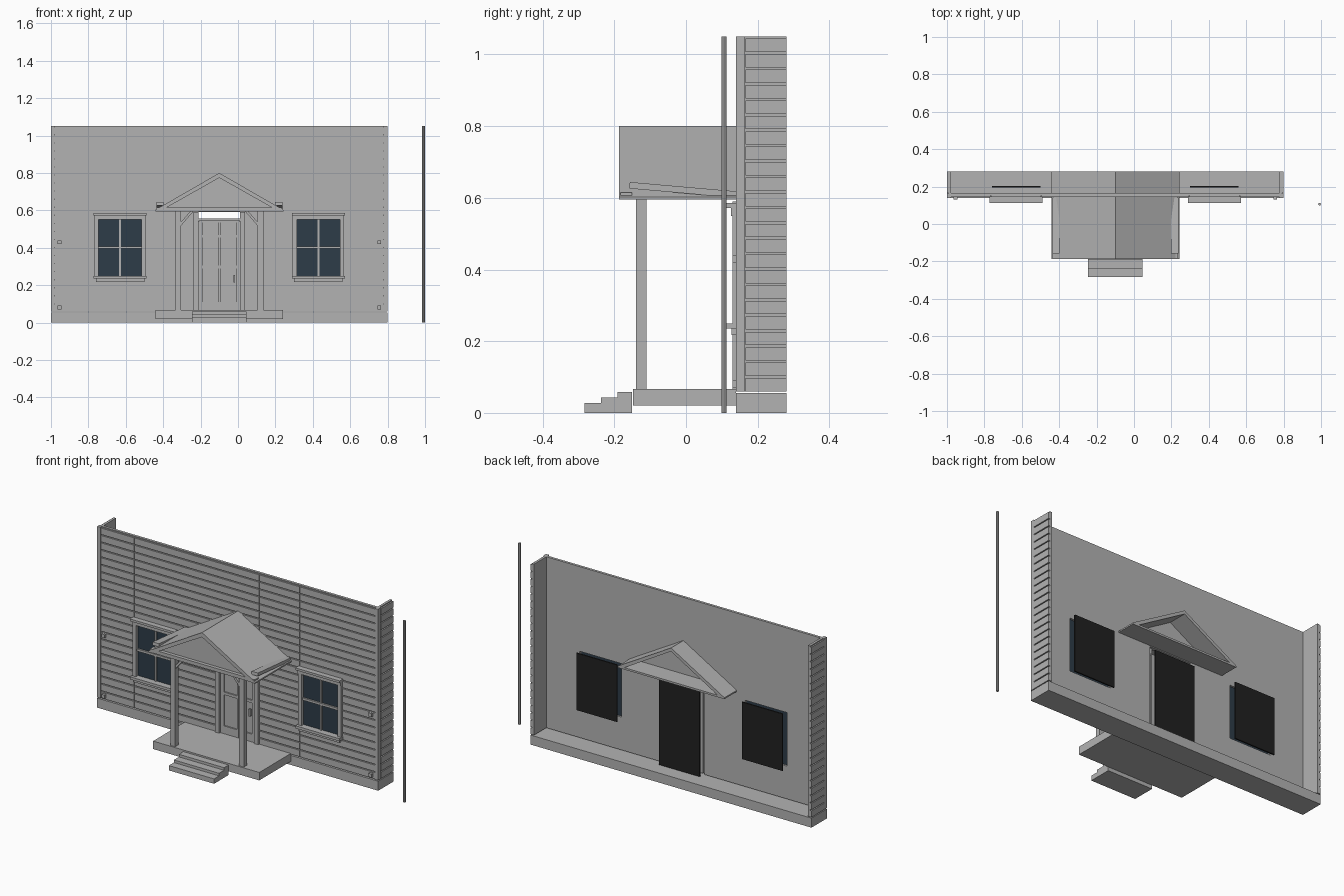
import bpy, bmesh, math
from mathutils import Matrix, Vector

cube = bpy.data.objects.get("Cube")
if cube:
    bpy.data.objects.remove(cube, do_unlink=True)


def material(name, r, g, b):
    m = bpy.data.materials.new(name)
    m.use_nodes = True
    m.diffuse_color = (r, g, b, 1)
    m.node_tree.nodes["Principled BSDF"].inputs["Base Color"].default_value = (r, g, b, 1)
    return m


GREY = material("weathered_grey", 0.45, 0.45, 0.45)
GLASS = material("dark_blue_glass", 0.027, 0.045, 0.065)
BLACK = material("black_backing", 0.015, 0.015, 0.015)


def finish(name, bm, mat):
    bmesh.ops.recalc_face_normals(bm, faces=bm.faces)
    mesh = bpy.data.meshes.new(name)
    bm.to_mesh(mesh)
    bm.free()
    mesh.materials.append(mat)
    ob = bpy.data.objects.new(name, mesh)
    bpy.context.collection.objects.link(ob)
    return ob


def boxes(name, items, mat=GREY):
    """One object from boxes given as (x0, x1, y0, y1, z0, z1)."""
    bm = bmesh.new()
    for x0, x1, y0, y1, z0, z1 in items:
        mid = Vector((x0 + x1, y0 + y1, z0 + z1)) / 2
        size = Matrix.Diagonal((x1 - x0, y1 - y0, z1 - z0, 1))
        bmesh.ops.create_cube(bm, size=1, matrix=Matrix.Translation(mid) @ size)
    return finish(name, bm, mat)


def prism(name, profile, y0, y1, mat=GREY):
    """Extrude an x-z outline along y."""
    bm = bmesh.new()
    face = bm.faces.new([bm.verts.new((x, y0, z)) for x, z in profile])
    ext = bmesh.ops.extrude_face_region(bm, geom=[face])
    verts = [v for v in ext["geom"] if isinstance(v, bmesh.types.BMVert)]
    bmesh.ops.translate(bm, verts=verts, vec=(0, y1 - y0, 0))
    return finish(name, bm, mat)


LEFT, RIGHT, MID = 0.8, -1.0, -0.1
TOP, BASE, BACK = 1.05, 0.06, 0.28
ROWS = 23
STEP = (TOP - BASE) / ROWS
WINDOWS = (MID - 0.53, MID + 0.53)

# Wall columns, with the height range left open in each
edges = [RIGHT + 0.02, -0.765, -0.495, -0.235, 0.035, 0.295, 0.565, LEFT - 0.02]
window_gap, door_gap, no_gap = (0.25, 0.56), (BASE, 0.59), (0, 0)
gaps = [no_gap, window_gap, no_gap, door_gap, no_gap, window_gap, no_gap]


def spans(z0, z1, gap):
    """Parts of a height range lying outside an opening."""
    pieces = [(z0, min(z1, gap[0])), (max(z0, gap[1]), z1)]
    return [(a, b) for a, b in pieces if b - a > 0.002]


sheet, boards = [], []
for x0, x1, gap in zip(edges, edges[1:], gaps):
    sheet += [(x0, x1, 0.152, 0.167, a, b) for a, b in spans(BASE, TOP, gap)]
    for i in range(ROWS):
        z = BASE + i * STEP
        boards += [(x0 + 0.001, x1 - 0.001, 0.144, 0.153, a, b)
                   for a, b in spans(z, z + STEP - 0.006, gap)]
boxes("wall_sheet", sheet)
boxes("front_siding", boards)

# Side returns with siding and corner boards
for side, edge, s in (("left", LEFT, 1), ("right", RIGHT, -1)):
    def inward(a, b):
        return sorted((edge - s * a, edge - s * b))
    boxes(side + "_return", [(*inward(0.008, 0.022), 0.15, BACK, BASE, TOP)])
    boxes(side + "_siding", [(*inward(0, 0.009), 0.166, BACK, BASE + i * STEP,
                              BASE + (i + 1) * STEP - 0.006) for i in range(ROWS)])
    boxes(side + "_corner_board", [(*inward(0.001, 0.021), 0.139, 0.163, BASE, TOP)])
    boxes(side + "_wall_blocks", [(*inward(0.035, 0.055), 0.13, 0.146, z, z + 0.02)
                                  for z in (0.07, 0.42)])

# Foundation and porch floor
boxes("foundation", [(RIGHT, LEFT, 0.14, BACK, 0, 0.055)])
boxes("porch_floor", [(MID - 0.34, MID + 0.34, -0.148, 0.14, 0.02, 0.066)])
boxes("porch_steps", [(MID - 0.145, MID + 0.145, -0.283 + i * 0.046, -0.15, i * 0.015, 0.028 + i * 0.015)
                      for i in range(3)])

# Windows
for side, cx in zip(("right", "left"), WINDOWS):
    def bar(a, b, y0, y1, z0, z1):
        return (cx + a, cx + b, y0, y1, z0, z1)
    boxes(side + "_window_glass", [bar(-0.13, 0.13, 0.15, 0.156, 0.24, 0.56)], GLASS)
    boxes(side + "_window_backing", [bar(-0.13, 0.13, 0.196, 0.204, 0.235, 0.565)], BLACK)
    boxes(side + "_window_trim", [
        bar(-0.138, -0.115, 0.13, 0.155, 0.24, 0.56),
        bar(0.115, 0.138, 0.13, 0.155, 0.24, 0.56),
        bar(-0.138, 0.138, 0.125, 0.155, 0.55, 0.572),
        bar(-0.142, 0.142, 0.113, 0.15, 0.572, 0.585)])
    boxes(side + "_window_sill", [bar(-0.142, 0.142, 0.113, 0.155, 0.235, 0.25),
                                  bar(-0.13, 0.13, 0.127, 0.15, 0.218, 0.236)])
    boxes(side + "_window_muntins", [bar(-0.005, 0.005, 0.143, 0.152, 0.25, 0.55),
                                     bar(-0.115, 0.115, 0.14, 0.152, 0.395, 0.408)])

# Door: recessed panel, stiles and rails
def door_bar(a, b, y0, y1, z0, z1):
    return (MID + a, MID + b, y0, y1, z0, z1)


boxes("door_panel", [door_bar(-0.12, 0.12, 0.15, 0.16, BASE, 0.555)])
boxes("door_stiles", [door_bar(x - w, x + w, 0.141, 0.152, BASE, 0.54)
                      for x, w in ((-0.105, 0.015), (0, 0.006), (0.105, 0.015))])
boxes("door_rails", [door_bar(-0.105, 0.105, 0.142, 0.152, z, z + h)
                     for z, h in ((BASE, 0.05), (0.29, 0.016), (0.455, 0.014), (0.535, 0.02))])
boxes("door_trim", [door_bar(-0.138, -0.112, 0.13, 0.155, BASE, 0.59),
                    door_bar(0.112, 0.138, 0.13, 0.155, BASE, 0.59),
                    door_bar(-0.125, 0.125, 0.132, 0.158, 0.543, 0.556)])
boxes("door_handle", [door_bar(0.075, 0.085, 0.13, 0.143, 0.215, 0.255)])
boxes("door_backing", [door_bar(-0.13, 0.13, 0.196, 0.204, BASE, 0.555)], BLACK)

# Porch roof: mirrored slabs, gable, beams, posts and braces
EAVE, RIDGE, RUN = 0.603, 0.80, 0.342
slope = (RIDGE - EAVE) / RUN
prism("gable_panel", [(MID - 0.31, 0.615), (MID + 0.31, 0.615), (MID, 0.785)], -0.163, -0.155)
boxes("porch_tie_beam", [(MID - 0.335, MID + 0.335, -0.183, -0.15, 0.595, 0.615)])
boxes("porch_ceiling", [(MID - 0.335, MID + 0.335, -0.155, BACK, 0.595, 0.606)])
for side, s in (("left", 1), ("right", -1)):
    def band(thick):
        return [(MID, RIDGE), (MID + s * RUN, EAVE),
                (MID + s * RUN, EAVE - 0.008), (MID + s * (RUN - 0.025), EAVE - 0.008),
                (MID, RIDGE - thick)]
    prism(side + "_roof_slab", band(0.02), -0.168, BACK)
    prism(side + "_barge_board", band(0.026), -0.187, -0.165)
    x = MID + s * 0.22
    boxes(side + "_post", [(x - 0.015, x + 0.015, -0.14, -0.11, 0.06, 0.6)])
    x1, x2 = x - s * 0.013, x - s * 0.085
    prism(side + "_post_brace", [(x1, 0.515), (x1, 0.535), (x2 + s * 0.018, 0.598), (x2, 0.598)],
          -0.135, -0.117)
    # Loose board lying aslant on the eave
    ob = boxes(side + "_eave_board", [(-0.02, 0.02, -0.15, 0.15, -0.009, 0.009)])
    ob.location = (MID + s * 0.317, -0.008, 0.622)
    ob.rotation_euler = (math.radians(-5), 0, 0)

# Free-standing drainpipe
bm = bmesh.new()
bmesh.ops.create_cone(bm, cap_ends=True, segments=8, radius1=0.0075, radius2=0.0075, depth=TOP,
                      matrix=Matrix.Translation((0.992, 0.106, TOP / 2)))
finish("drainpipe", bm, GREY)
